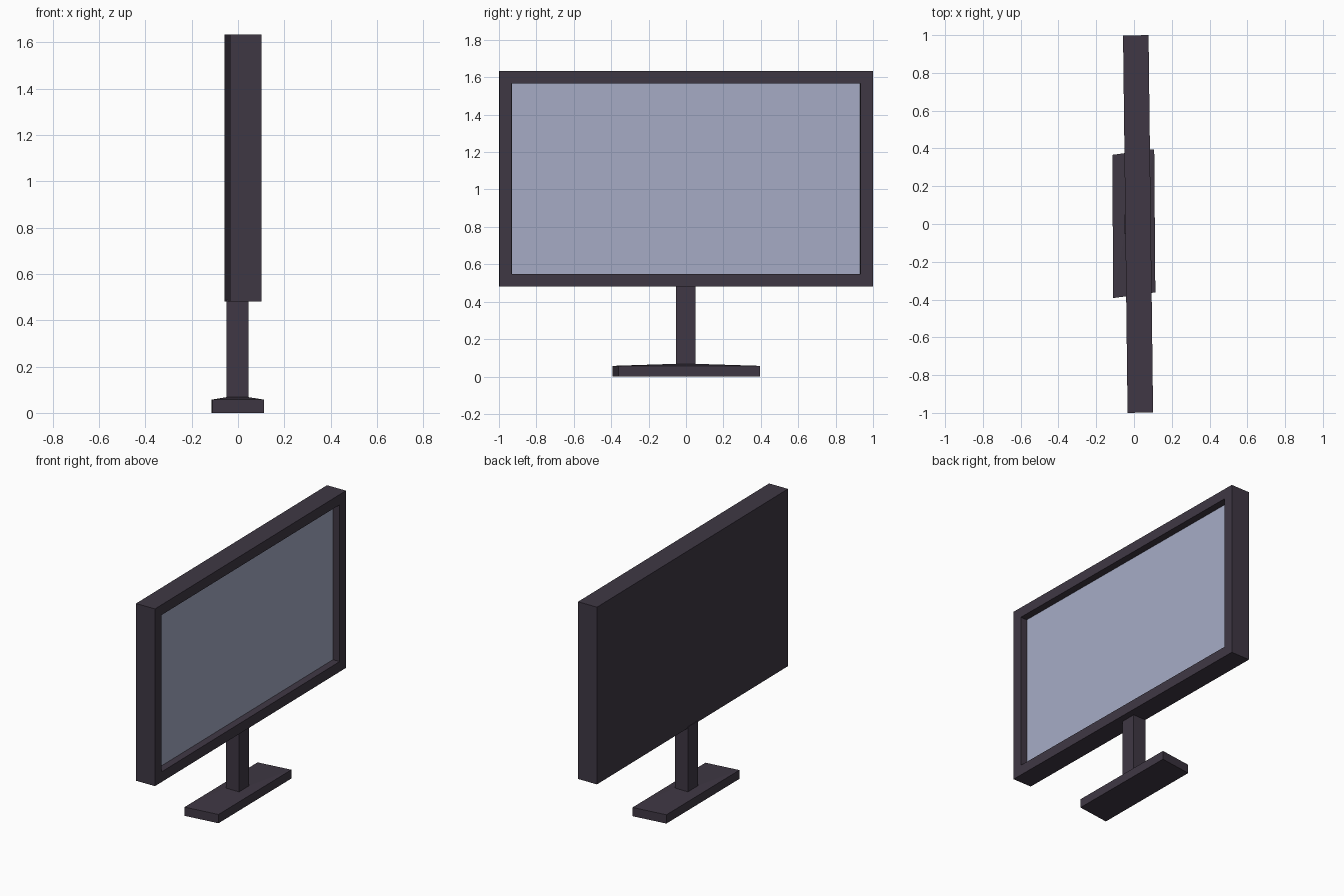
import bpy, bmesh
from mathutils import Matrix, Vector

if "Cube" in bpy.data.objects:
    bpy.data.objects.remove(bpy.data.objects["Cube"])


def material(name, rgb):
    m = bpy.data.materials.new(name)
    m.diffuse_color = (*rgb, 1.0)
    m.use_nodes = True
    m.node_tree.nodes["Principled BSDF"].inputs["Base Color"].default_value = m.diffuse_color
    return m


DARK = material("dark plum plastic", (0.050, 0.039, 0.058))
GLASS = material("pale blue screen", (0.38, 0.41, 0.56))
TURN = 0.012  # the panel is turned very slightly on its stand


def add_object(name, bm, *mats):
    bmesh.ops.recalc_face_normals(bm, faces=bm.faces)
    mesh = bpy.data.meshes.new(name)
    bm.to_mesh(mesh)
    bm.free()
    for m in mats:
        mesh.materials.append(m)
    ob = bpy.data.objects.new(name, mesh)
    bpy.context.collection.objects.link(ob)
    return ob


def box(center, size):
    bm = bmesh.new()
    bmesh.ops.create_cube(bm, size=1.0)
    bmesh.ops.scale(bm, vec=Vector(size), verts=bm.verts)
    bmesh.ops.translate(bm, vec=Vector(center), verts=bm.verts)
    return bm


# Display panel: box with an inset, recessed screen on the +x side
bm = box((0, 0, 0), (0.135, 1.998, 1.153))
bm.normal_update()
front = max(bm.faces, key=lambda f: f.normal.x)
bmesh.ops.inset_region(bm, faces=[front], thickness=0.094)
bmesh.ops.inset_region(bm, faces=[front], thickness=0.002, depth=-0.046)
front.material_index = 1
panel = add_object("display_panel", bm, DARK, GLASS)
panel.matrix_world = Matrix.Translation((0.0215, 0, 1.0575)) @ Matrix.Rotation(TURN, 4, "Z")

# Neck
add_object("neck", box((-0.002, -0.002, 0.27), (0.094, 0.104, 0.44)), DARK)

# Base: skewed slab whose top rises gently to the neck
outline = [(-0.115, 0.366), (-0.110, -0.392), (0.113, -0.362), (0.107, 0.396)]
crown = [(-0.049, 0.05), (-0.049, -0.054), (0.045, -0.054), (0.045, 0.05)]
bm = bmesh.new()
rings = [[bm.verts.new((x, y, z)) for x, y in pts]
         for pts, z in ((outline, 0.0), (outline, 0.057), (crown, 0.068))]
for lower, upper in zip(rings, rings[1:]):
    for i in range(4):
        j = (i + 1) % 4
        bm.faces.new((lower[i], lower[j], upper[j], upper[i]))
bm.faces.new(rings[0])
bm.faces.new(rings[-1])
add_object("stand_base", bm, DARK)
